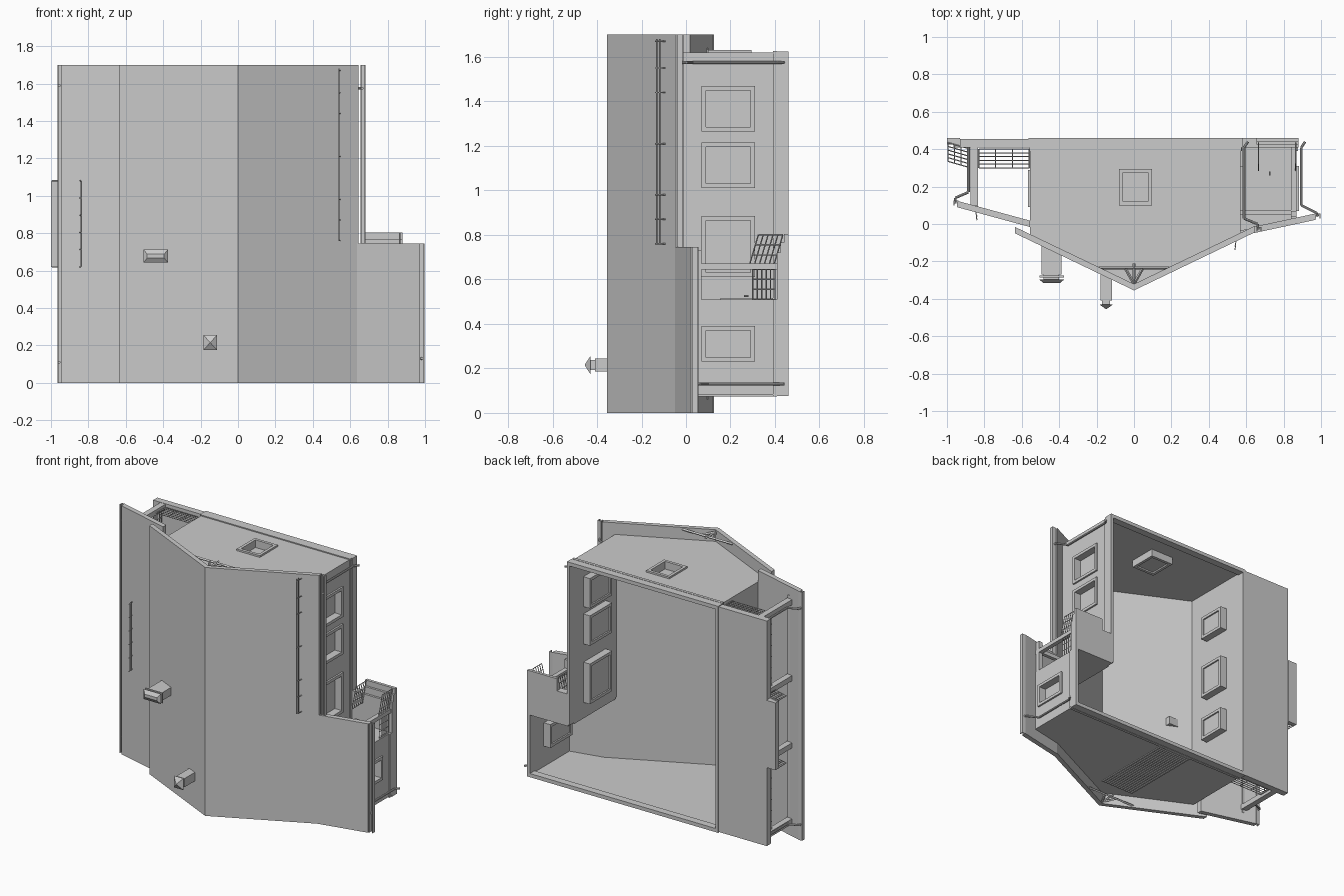
import bpy, bmesh
from mathutils import Vector

cube = bpy.data.objects.get("Cube")
if cube:
    bpy.data.objects.remove(cube, do_unlink=True)

grey = bpy.data.materials.new("plain grey")
grey.use_nodes = True
grey.diffuse_color = (0.6, 0.6, 0.6, 1)
grey.node_tree.nodes["Principled BSDF"].inputs["Base Color"].default_value = (0.6, 0.6, 0.6, 1)


def finish(name, bm):
    bmesh.ops.recalc_face_normals(bm, faces=bm.faces)
    mesh = bpy.data.meshes.new(name)
    bm.to_mesh(mesh)
    bm.free()
    mesh.materials.append(grey)
    obj = bpy.data.objects.new(name, mesh)
    bpy.context.scene.collection.objects.link(obj)
    return obj


def add_box(bm, xs, ys, zs):
    verts = bmesh.ops.create_cube(bm, size=1)["verts"]
    for v in verts:
        v.co = Vector([(r[0] + r[1]) / 2 + c * (r[1] - r[0]) for c, r in zip(v.co, (xs, ys, zs))])


def boxes(name, items):
    bm = bmesh.new()
    for item in items:
        add_box(bm, *item)
    return finish(name, bm)


def prism(name, outline, z0, z1):
    bm = bmesh.new()
    face = bm.faces.new([bm.verts.new((x, y, z0)) for x, y in outline])
    top = bmesh.ops.extrude_face_region(bm, geom=[face])["geom"]
    bmesh.ops.translate(bm, vec=(0, 0, z1 - z0), verts=[v for v in top if isinstance(v, bmesh.types.BMVert)])
    return finish(name, bm)


def sheet(name, line, z0, z1, thick=0.034):
    return prism(name, line + [(x, y + thick) for x, y in reversed(line)], z0, z1)


def rods(name, segments, radius=0.003, sides=6):
    bm = bmesh.new()
    for a, b in segments:
        a, b = Vector(a), Vector(b)
        rot = (b - a).to_track_quat("Z", "Y").to_matrix().to_4x4()
        rot.translation = (a + b) / 2
        bmesh.ops.create_cone(bm, cap_ends=True, segments=sides, radius1=radius, radius2=radius,
                              depth=(b - a).length, matrix=rot)
    return finish(name, bm)


def railing(name, a, b, height=0.1, posts=4):
    # Up is -y: rails run from a to b, balusters stand between them
    a, b, up = Vector(a), Vector(b), Vector((0, -height, 0))
    segs = [(a + up * i / 5, b + up * i / 5) for i in range(6)]
    for i in range(posts):
        p = a.lerp(b, i / (posts - 1))
        segs.append((p, p + up))
    return rods(name, segs, 0.003, 4)


def cut(wall, xs, ys, zs):
    cutter = boxes("opening_cutter", [(xs, ys, zs)])
    mod = wall.modifiers.new("opening", "BOOLEAN")
    mod.object, mod.solver = cutter, "EXACT"
    cutter.hide_render = True
    cutter.hide_viewport = True
    cutter.display_type = "WIRE"


def window(name, wall, axis, pos, out, us, ys):
    # Deep frame set through a wall, with a recessed pane
    def place(u, y, d):
        depth = sorted((pos + out * d[0], pos + out * d[1]))
        return (depth, y, u) if axis == "x" else (u, y, depth)
    (u0, u1), (y0, y1), t, d = us, ys, 0.02, (-0.06, 0.012)
    boxes(name, [place((u0, u0 + t), ys, d), place((u1 - t, u1), ys, d),
                 place((u0 + t, u1 - t), (y0, y0 + t), d), place((u0 + t, u1 - t), (y1 - t, y1), d),
                 place((u0 + t, u1 - t), (y0 + t, y1 - t), (-0.05, -0.04))])
    cut(wall, *place((u0 + .005, u1 - .005), (y0 + .005, y1 - .005), (-0.03, 0.03)))


# Roofs
sheet("main_roof", [(-.636, -.05), (0, -.355), (.645, -.045)], 0, 1.7)
sheet("annex_roof", [(.635, -.05), (.97, .022)], 0, .745)
sheet("porch_roof", [(-.946, .09), (-.556, -.016)], 0, 1.7)

# Thin hollow walls
end_top = prism("top_end_wall", [(-.555, .41), (-.555, -.06), (0, -.325), (.57, -.05), (.57, .41)], 1.61, 1.62)
prism("bottom_end_wall", [(-.555, .41), (-.555, -.06), (0, -.325), (.62, -.025), (.87, .03), (.87, .41)], .08, .09)
right_wall = boxes("right_wall", [((-.555, -.545), (-.06, .41), (.085, 1.615))])
left_wall = boxes("left_wall", [((.56, .57), (-.05, .41), (.51, 1.615))])
annex_wall = boxes("annex_wall", [((.86, .87), (.03, .41), (.085, .51))])
prism("annex_door_wall", [(.56, .41), (.56, -.04), (.87, .03), (.87, .41)], .50, .51)

# Windows and doors
for i, (z0, z1) in enumerate([(1.265, 1.47), (1.01, 1.215), (.61, .885)]):
    window(f"left_window_{i}", left_wall, "x", .57, 1, (z0, z1), (.07, .31))
for i, (z0, z1) in enumerate([(1.24, 1.4), (.8, 1.03), (.48, .64)]):
    window(f"right_window_{i}", right_wall, "x", -.555, -1, (z0, z1), (.09, .29))
window("annex_window", annex_wall, "x", .87, 1, (.23, .39), (.07, .31))
window("gable_window", end_top, "z", 1.62, 1, (-.08, .095), (.1, .295))
boxes("annex_door", [((.625, .74), (.155, .39), (.508, .516))])
rods("door_handle", [((.725, .26, .525), (.725, .28, .525))], .005)

# Plinth ring and trim strips
boxes("plinth", [((-.565, .58), (.41, .46), (1.6, 1.625)), ((-.565, .88), (.41, .46), (.075, .1)),
                 ((-.565, -.545), (.41, .46), (.1, 1.6)), ((.56, .58), (.41, .46), (.51, 1.6)),
                 ((.86, .88), (.41, .46), (.1, .51))])
boxes("sill_trim", [((-.56, .575), (.39, .41), (1.615, 1.627)), ((-.56, .875), (.39, .41), (.073, .085)),
                    ((.565, .577), (.39, .41), (.51, 1.615)), ((.865, .877), (.39, .41), (.085, .51))])

# Slatted panel on the bottom end wall
boxes("end_slats", [((x / 50 - .15, x / 50 - .137), (-.2, .39), (.074, .08)) for x in range(13)])

# Long porch with posts, railings and steps
boxes("porch_floor", [((-.93, -.56), (.41, .455), (.08, 1.62))])
boxes("porch_steps", [((-1, -.93), (.425, .46), (.62, 1.08)), ((-.965, -.93), (.41, .425), (.62, 1.08))])
post_z = [.1, .62, 1.08, 1.6]
boxes("porch_posts", [((-.875, -.835), (.075, .41), (z - .018, z + .018)) for z in post_z])
boxes("porch_beam", [((-.87, -.84), (.075, .1), (.06, 1.64))])
for z in (.1, 1.6):
    railing(f"porch_end_railing_{z}", (-.83, .4, z), (-.56, .4, z))
for z0, z1 in ((.1, .62), (1.08, 1.6)):
    railing(f"porch_side_railing_{z0}", (-.86, .4, z0), (-.86, .4, z1), posts=8)
for z in (.62, 1.08):
    railing(f"porch_step_railing_{z}", (-.89, .405, z), (-.995, .435, z))

# Annex porch with post, railing and steps
boxes("annex_porch_floor", [((.57, .88), (.41, .46), (.5, .72))])
boxes("annex_steps", [((.655, .88), (.425, .46), (.72, .765)), ((.655, .88), (.44, .46), (.765, .803))])
boxes("annex_post", [((.84, .87), (.02, .41), (.645, .672))])
boxes("annex_beam", [((.57, .87), (.05, .075), (.645, .672)), ((.84, .87), (.04, .07), (.5, .73))])
railing("annex_railing", (.86, .4, .51), (.86, .4, .645))
for x in (.665, .865):
    railing(f"annex_step_railing_{x}", (x, .395, .665), (x, .435, .8), .11)

# Gutters: open U channels
def gutter(name, x, y, z0, z1):
    w, t = .014, .005
    boxes(name, [((x - w, x + w), (y + .02, y + .025), (z0, z1)),
                 ((x - w, x - w + t), (y, y + .02), (z0, z1)), ((x + w - t, x + w), (y, y + .02), (z0, z1))])


gutter("left_gutter", .668, -.04, .745, 1.7)
gutter("annex_gutter", .983, .03, 0, .745)
gutter("porch_gutter", -.952, .1, 0, 1.7)


# Downpipes
def downpipe(name, path, z):
    pts = [(x, y, z) for x, y in path]
    rods(name, list(zip(pts, pts[1:])), .007, 8)


downpipe("left_downpipe", [(.665, -.03), (.66, 0), (.588, .03), (.588, .41), (.61, .44)], 1.575)
downpipe("annex_downpipe", [(.983, .04), (.975, .06), (.895, .1), (.895, .41), (.915, .44)], .13)
for z in (.11, 1.59):
    downpipe(f"porch_downpipe_{z}", [(-.955, .11), (-.955, .14), (-.885, .17), (-.885, .42), (-.91, .44)], z)

# Snow guards on the roofs
guard_z = [.76, .87, .98, 1.21, 1.44, 1.55, 1.67]
rods("left_snow_guard", [((.54, y, .76), (.54, y, 1.68)) for y in (-.118, -.131)]
     + [((.545, -.09, z), (.54, -.14, z)) for z in guard_z])
rods("porch_snow_guard", [((-.84, y, .62), (-.84, y, 1.08)) for y in (.03, .043)]
     + [((-.845, .065, .62 + i * .092), (-.84, .02, .62 + i * .092)) for i in range(6)])

# Chimneys
boxes("wide_chimney", [((-.495, -.388), (-.27, -.1), (.65, .705)), ((-.505, -.375), (-.285, -.275), (.643, .712)),
                       ((-.485, -.4), (-.3, -.27), (.655, .7))])
boxes("narrow_chimney", [((-.18, -.118), (-.41, -.25), (.185, .245)), ((-.17, -.128), (-.435, -.4), (.193, .237))])


def cap(name, xs, zs, y0, y1, inset_x, inset_z):
    bm = bmesh.new()
    add_box(bm, xs, (y0, y1), zs)
    cx, cz = sum(xs) / 2, sum(zs) / 2
    for v in bm.verts:
        if v.co.y < (y0 + y1) / 2:
            v.co.x = cx + (v.co.x - cx) * inset_x
            v.co.z = cz + (v.co.z - cz) * inset_z
    finish(name, bm)


cap("wide_chimney_cap", (-.505, -.375), (.643, .712), -.315, -.298, .7, .3)
cap("narrow_chimney_cap", (-.185, -.112), (.175, .255), -.455, -.43, .05, .05)

# Gable braces at both ends of the ridge
for z in (.015, 1.685):
    rods(f"gable_brace_{z}", [((0, -.33, z), (0, -.21, z)), ((-.19, -.235, z), (.19, -.235, z)),
                              ((0, -.32, z), (-.045, -.24, z)), ((0, -.32, z), (.045, -.24, z))], .008, 4)
